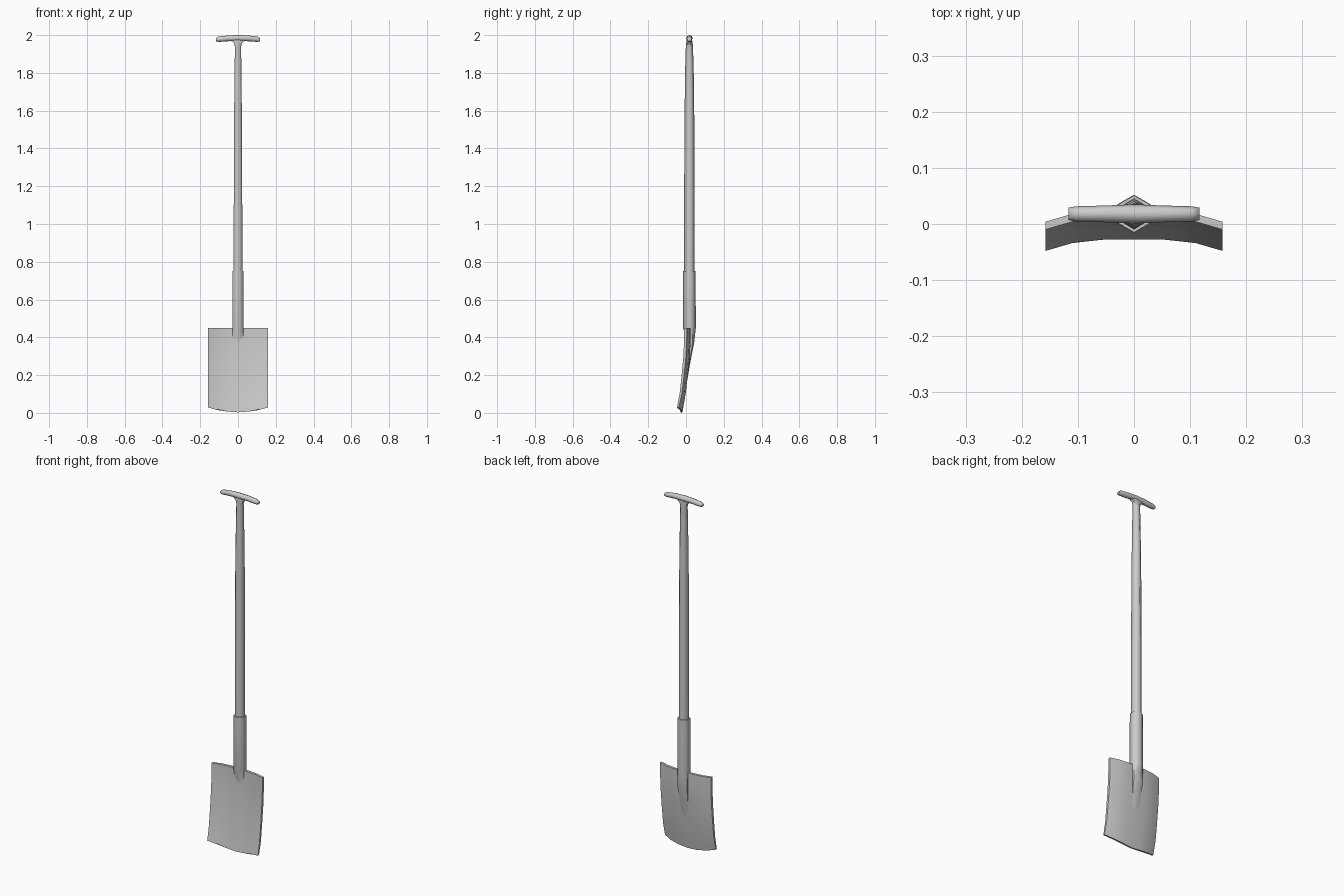
import bpy
import bmesh
from math import sin, cos, pi, radians

if "Cube" in bpy.data.objects:
    bpy.data.objects.remove(bpy.data.objects["Cube"])


def loft(name, rings):
    """Skin a list of equal-length closed rings and cap both ends."""
    bm = bmesh.new()
    loops = [[bm.verts.new(p) for p in ring] for ring in rings]
    for a, b in zip(loops, loops[1:]):
        for i in range(len(a)):
            j = (i + 1) % len(a)
            bm.faces.new((a[i], a[j], b[j], b[i]))
    bm.faces.new(loops[0])
    bm.faces.new(loops[-1])
    bmesh.ops.recalc_face_normals(bm, faces=bm.faces)
    mesh = bpy.data.meshes.new(name)
    bm.to_mesh(mesh)
    bm.free()
    ob = bpy.data.objects.new(name, mesh)
    bpy.context.collection.objects.link(ob)
    bpy.ops.object.select_all(action='DESELECT')
    ob.select_set(True)
    bpy.context.view_layer.objects.active = ob
    bpy.ops.object.shade_smooth_by_angle(angle=radians(65))
    return ob


AXIS_Y = 0.018  # depth of the shaft axis


def ring_z(z, y, rx, ry, n=6):
    """Horizontal ring with a corner facing front and back."""
    return [(rx * sin(2 * pi * i / n), y + ry * cos(2 * pi * i / n), z) for i in range(n)]


def ring_x(x, z, rz, ry, n=8):
    """Vertical ring across the grip."""
    return [(x, AXIS_Y + ry * sin(2 * pi * i / n), z + rz * cos(2 * pi * i / n)) for i in range(n)]


# Blade: dished sideways, curving forward toward the cutting edge
half = [(0.0, 0.0, 0.0), (0.055, 0.0, 0.004), (0.11, -0.006, 0.013), (0.158, -0.020, 0.026)]
columns = [(-x, dy, lift) for x, dy, lift in reversed(half[1:])] + half
rows = [(0.45, 0.010, 0.014), (0.38, 0.010, 0.014), (0.30, 0.006, 0.014),
        (0.20, -0.003, 0.013), (0.10, -0.014, 0.012), (0.003, -0.028, 0.009)]
sections = []
for z, y, thick in rows:
    fade = max(0.0, 1 - z / 0.1)
    front = [(x, y + dy, z + lift * fade) for x, dy, lift in columns]
    back = [(x, py + thick, pz) for x, py, pz in reversed(front)]
    sections.append(front + back)
loft("blade", sections)

# Socket: hexagonal sleeve flattening into a ridge on the back of the blade
loft("socket", [ring_z(*r) for r in [
    (0.75, AXIS_Y, 0.033, 0.033), (0.45, AXIS_Y, 0.034, 0.034),
    (0.37, 0.027, 0.034, 0.016), (0.28, 0.016, 0.030, 0.009),
    (0.15, -0.002, 0.018, 0.005)]])

# Shaft: tapered hexagonal pole flaring into the grip
loft("shaft", [ring_z(z, AXIS_Y, rx, ry) for z, rx, ry in [
    (0.72, 0.026, 0.028), (1.10, 0.026, 0.028), (1.55, 0.024, 0.026),
    (1.80, 0.021, 0.023), (1.94, 0.019, 0.019), (1.96, 0.026, 0.017),
    (1.97, 0.044, 0.015), (1.982, 0.070, 0.010)]])

# Grip: gently arched crossbar
half_grip = [(0.0, 1.984, 0.016, 0.017), (0.05, 1.983, 0.0155, 0.015),
             (0.104, 1.978, 0.014, 0.0135), (0.117, 1.976, 0.008, 0.011)]
grip = [(-x, z, rz, ry) for x, z, rz, ry in reversed(half_grip[1:])] + half_grip
loft("grip", [ring_x(*g) for g in grip])
